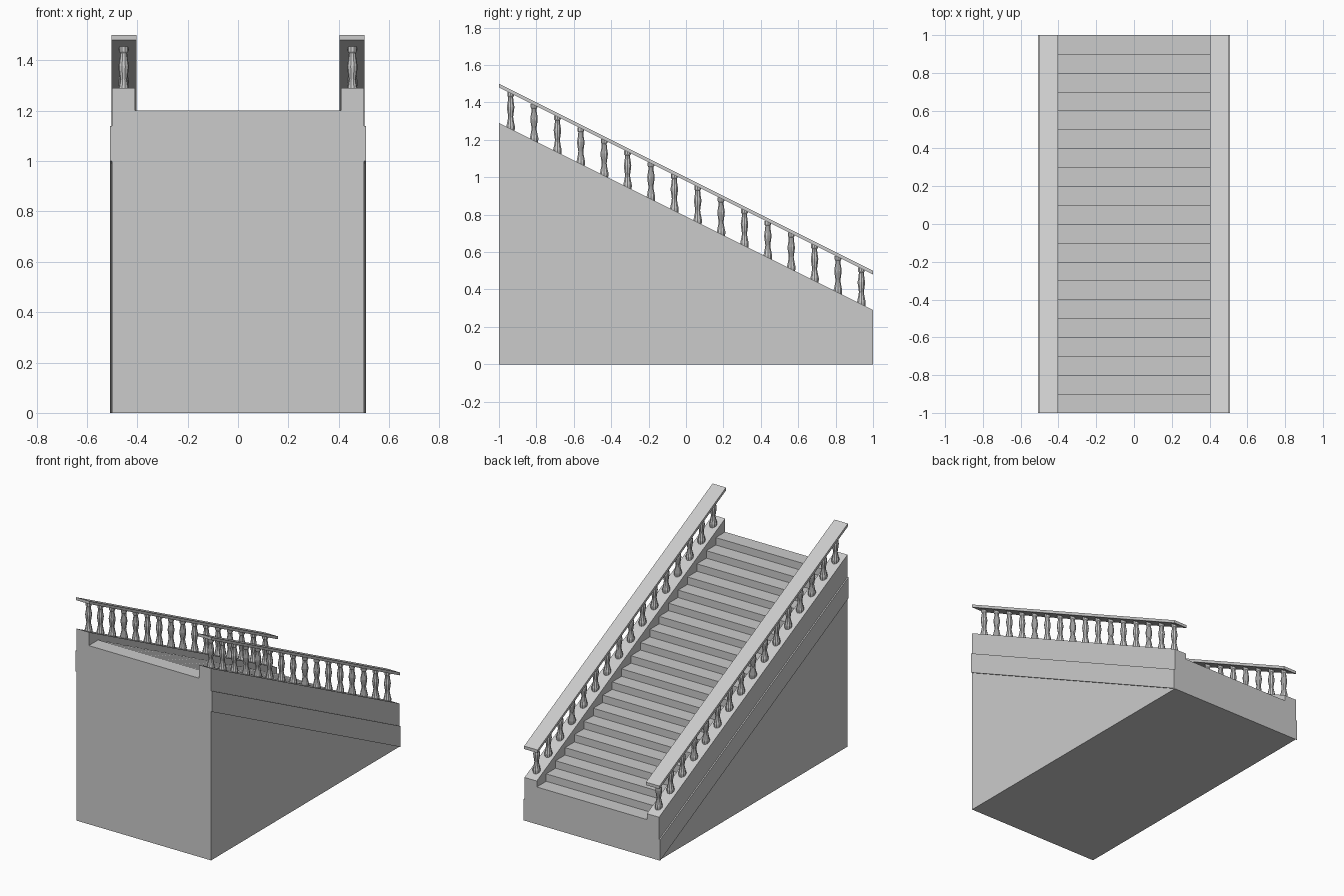
import bpy, bmesh, math

if "Cube" in bpy.data.objects:
    bpy.data.objects.remove(bpy.data.objects["Cube"])

stone = bpy.data.materials.new("grey stone")
stone.diffuse_color = (0.6, 0.6, 0.6, 1)
stone.use_nodes = True
stone.node_tree.nodes["Principled BSDF"].inputs["Base Color"].default_value = stone.diffuse_color


def finish(name, bm):
    bmesh.ops.recalc_face_normals(bm, faces=bm.faces[:])
    mesh = bpy.data.meshes.new(name)
    bm.to_mesh(mesh)
    bm.free()
    mesh.materials.append(stone)
    obj = bpy.data.objects.new(name, mesh)
    bpy.context.collection.objects.link(obj)
    return obj


def extrude_x(name, profile, x0, x1):
    """Solid from a (y, z) side profile, spanning x0 to x1."""
    bm = bmesh.new()
    face = bm.faces.new([bm.verts.new((x0, y, z)) for y, z in profile])
    ext = bmesh.ops.extrude_face_region(bm, geom=[face])["geom"]
    bmesh.ops.translate(bm, vec=(x1 - x0, 0, 0),
                        verts=[v for v in ext if isinstance(v, bmesh.types.BMVert)])
    return finish(name, bm)


def sloped(low, high):
    """Profile of a band falling one unit from y=-1 to y=1; heights given at y=-1."""
    return [(-1, low), (1, low - 1), (1, high - 1), (-1, high)]


def lathe(name, profile, sides, location):
    """Turned post from (radius, height) pairs, with capped ends."""
    bm = bmesh.new()
    rings = [[bm.verts.new((r * math.cos(2 * math.pi * i / sides),
                            r * math.sin(2 * math.pi * i / sides), z))
              for i in range(sides)] for r, z in profile]
    for a, b in zip(rings, rings[1:]):
        for i in range(sides):
            j = (i + 1) % sides
            bm.faces.new((a[i], a[j], b[j], b[i]))
    bm.faces.new(rings[0])
    bm.faces.new(rings[-1])
    obj = finish(name, bm)
    obj.location = location
    return obj


# Solid flight of twenty steps
STEPS, RUN, RISE, TOP = 20, 0.1, 0.05, 1.2
outline = [(1, 0), (-1, 0)]
for i in range(STEPS):
    z = TOP - i * RISE
    outline += [(-1 + i * RUN, z), (-1 + (i + 1) * RUN, z)]
extrude_x("stairs", outline, -0.41, 0.41)

# Turned baluster profile: flared foot, neck, belly, neck, cap
BALUSTER = [(0.022, -0.012), (0.024, 0.006), (0.024, 0.014), (0.021, 0.026),
            (0.015, 0.056), (0.014, 0.066), (0.020, 0.105), (0.021, 0.118),
            (0.015, 0.155), (0.014, 0.170), (0.019, 0.177), (0.019, 0.196)]

for side, s in (("right", 1), ("left", -1)):
    # Side wall, raised trim band and handrail
    extrude_x(side + "_side_wall", [(-1, 0), (1, 0), (1, 0.29), (-1, 1.29)],
              s * 0.409, s * 0.50)
    extrude_x(side + "_trim_band", sloped(1.0, 1.14), s * 0.49, s * 0.508)
    extrude_x(side + "_handrail", sloped(1.48, 1.50), s * 0.403, s * 0.503)
    # Row of balusters following the slope
    for i in range(16):
        y = -0.9375 + 0.125 * i
        lathe(f"{side}_baluster_{i + 1}", BALUSTER, 10,
              (s * 0.454, y, 1.29 - (y + 1) / 2))
